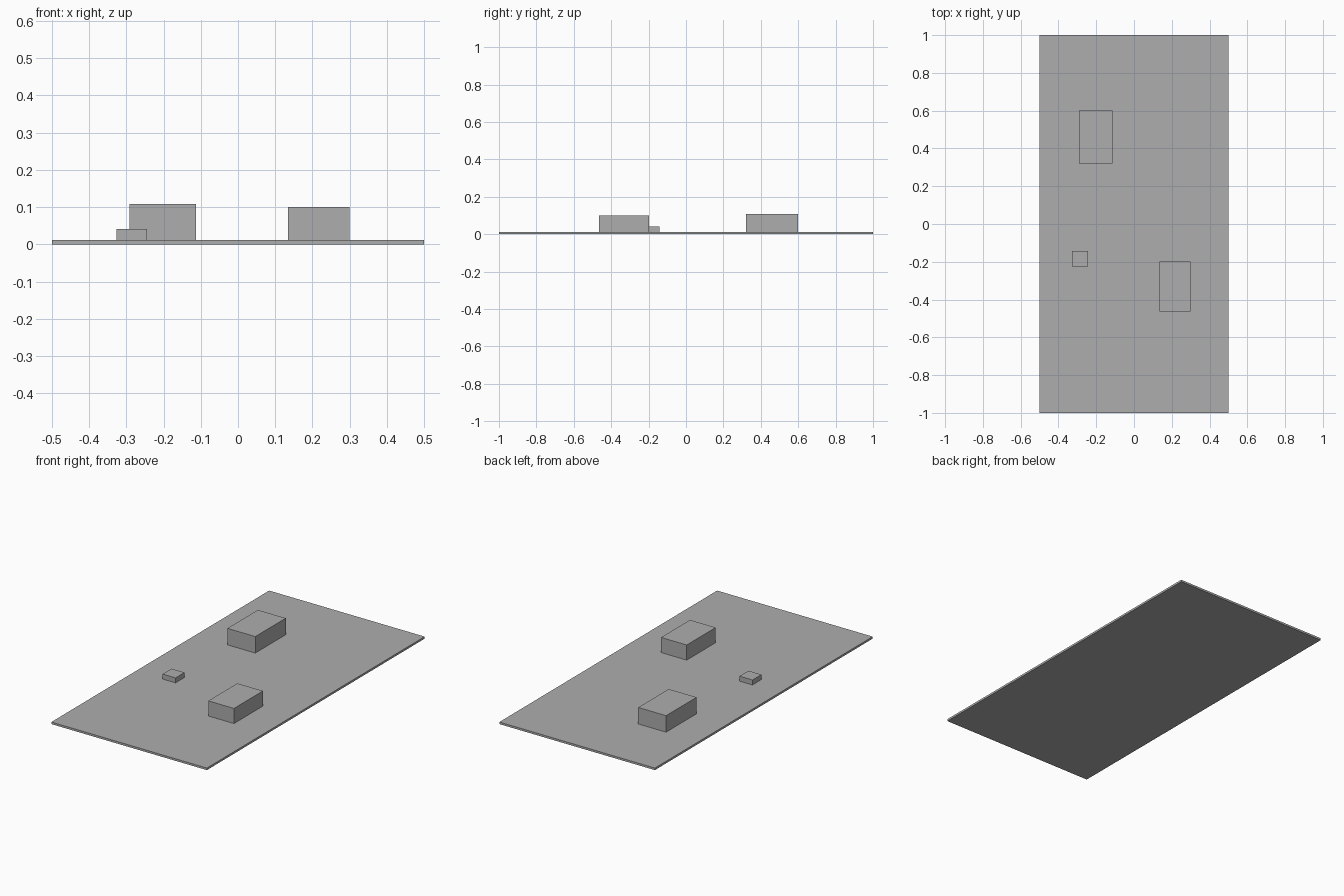
import bpy
from mathutils import Vector

cube = bpy.data.objects.get("Cube")
if cube:
    bpy.data.objects.remove(cube, do_unlink=True)

# Single grey finish
GREY = (0.42, 0.42, 0.42, 1.0)
grey = bpy.data.materials.new("plain_grey")
grey.use_nodes = True
grey.diffuse_color = GREY
shader = next(n for n in grey.node_tree.nodes if n.type == 'BSDF_PRINCIPLED')
shader.inputs["Base Color"].default_value = GREY

THICKNESS = 0.012


def box(name, low, high):
    """Flat-sided box spanning two opposite corners."""
    low, high = Vector(low), Vector(high)
    bpy.ops.mesh.primitive_cube_add(size=1, location=(low + high) / 2)
    obj = bpy.context.object
    obj.name = obj.data.name = name
    for v in obj.data.vertices:
        v.co *= high - low
    obj.data.materials.append(grey)
    return obj


# Thin ground plate
box("base_plate", (-0.5, -1, 0), (0.5, 1, THICKNESS))

# Blocks standing on the plate
box("back_block", (-0.292, 0.32, THICKNESS), (-0.113, 0.6, 0.108))
box("front_block", (0.134, -0.464, THICKNESS), (0.299, -0.198, 0.1))
box("small_block", (-0.327, -0.225, THICKNESS), (-0.244, -0.143, 0.041))
